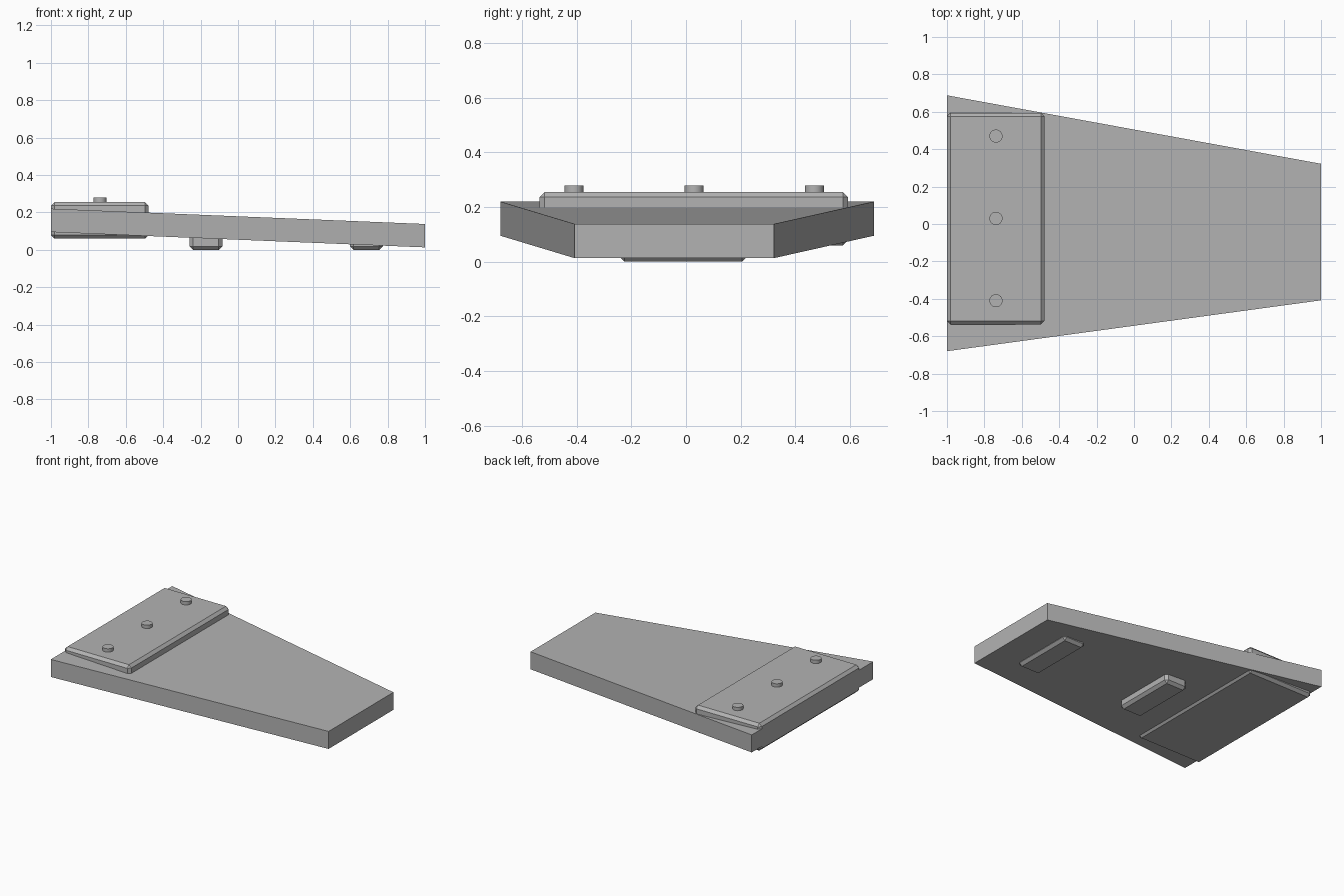
import bpy, bmesh

if "Cube" in bpy.data.objects:
    bpy.data.objects.remove(bpy.data.objects["Cube"])

grey = bpy.data.materials.new("mid grey")
grey.diffuse_color = (0.45, 0.45, 0.45, 1)
grey.use_nodes = True
grey.node_tree.nodes["Principled BSDF"].inputs["Base Color"].default_value = grey.diffuse_color


def finish(name, bm):
    bmesh.ops.recalc_face_normals(bm, faces=bm.faces)
    mesh = bpy.data.meshes.new(name)
    bm.to_mesh(mesh)
    bm.free()
    mesh.materials.append(grey)
    obj = bpy.data.objects.new(name, mesh)
    bpy.context.collection.objects.link(obj)
    return obj


def chamfered_box(name, lo, hi, chamfer):
    bm = bmesh.new()
    bmesh.ops.create_cube(bm, size=1)
    for v in bm.verts:
        v.co = [(a + b) / 2 + c * (b - a) for a, b, c in zip(lo, hi, v.co)]
    bmesh.ops.bevel(bm, geom=bm.edges[:], offset=chamfer, segments=1,
                    affect='EDGES', clamp_overlap=True)
    return finish(name, bm)


# Tapered board, sloping down towards +x
outline = [(-1, -0.68, 0.095), (1, -0.408, 0.013),
           (1, 0.322, 0.013), (-1, 0.688, 0.095)]
bm = bmesh.new()
bottom = bm.faces.new([bm.verts.new(p) for p in outline])
side = bmesh.ops.extrude_face_region(bm, geom=[bottom])
top = [g for g in side["geom"] if isinstance(g, bmesh.types.BMVert)]
bmesh.ops.translate(bm, verts=top, vec=(0, 0, 0.125))
finish("board", bm)

# Chamfered end block clamped around the wide end
chamfered_box("end_block", (-1, -0.537, 0.06), (-0.478, 0.594, 0.255), 0.019)

# Round pegs on the block
for i, y in enumerate((-0.41, 0.03, 0.47)):
    bpy.ops.mesh.primitive_cylinder_add(vertices=32, radius=0.035, depth=0.06,
                                        location=(-0.738, y, 0.249))
    peg = bpy.context.object
    peg.name = f"peg_{i + 1}"
    peg.data.materials.append(grey)
    bpy.ops.object.shade_smooth_by_angle()

# Chamfered feet under the board
for name, x in (("middle_foot", -0.172), ("narrow_end_foot", 0.686)):
    chamfered_box(name, (x - 0.088, -0.245, 0), (x + 0.088, 0.225, 0.1), 0.019)
